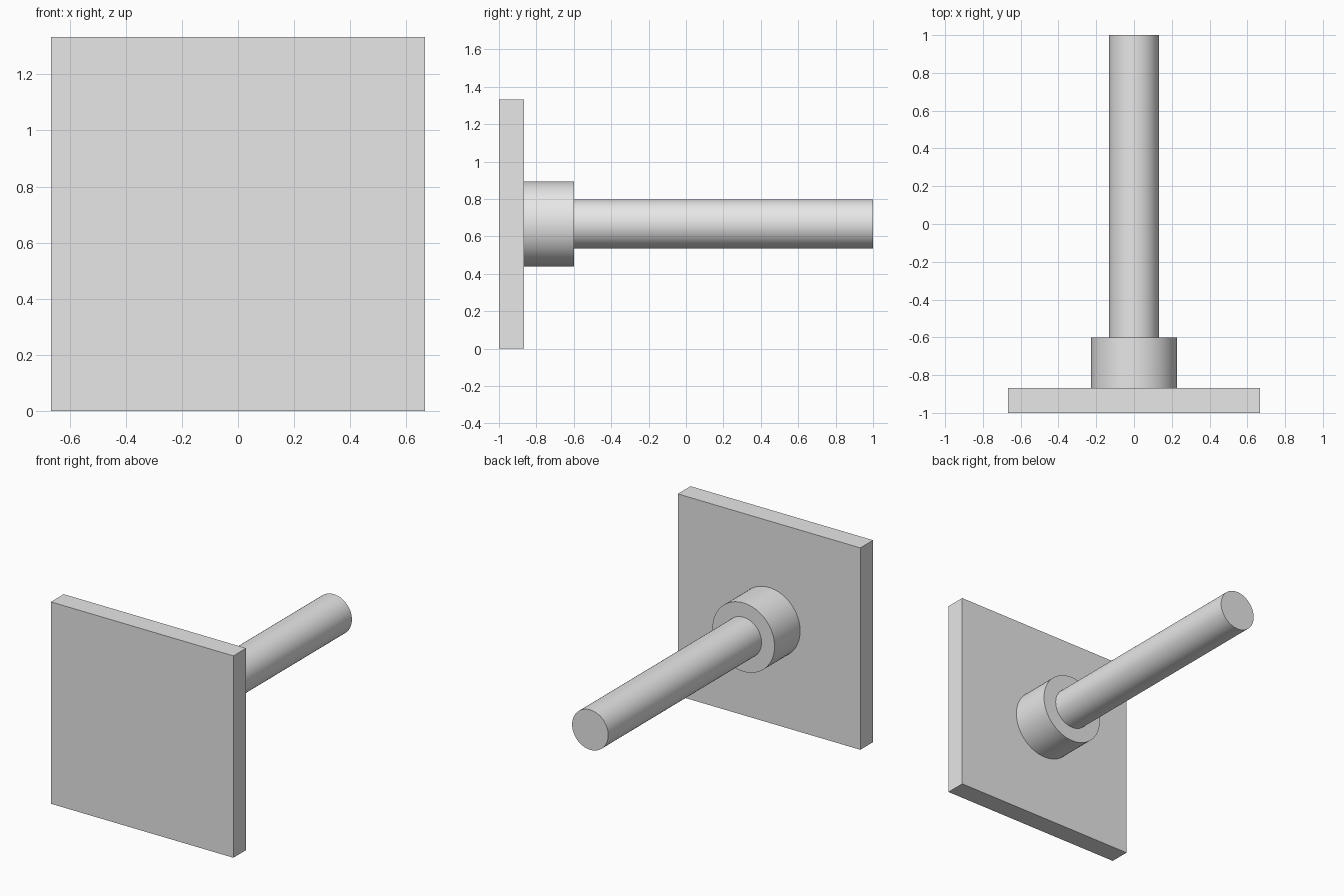
import bpy
import math

cube = bpy.data.objects.get("Cube")
if cube:
    bpy.data.objects.remove(cube, do_unlink=True)

# One plain grey for the whole model
GREY = (0.8, 0.8, 0.8, 1.0)
grey = bpy.data.materials.new("light_grey")
grey.use_nodes = True
grey.diffuse_color = GREY
grey.node_tree.nodes["Principled BSDF"].inputs["Base Color"].default_value = GREY

PLATE_SIZE = 4 / 3
PLATE_DEPTH = 0.133
CENTRE_Z = PLATE_SIZE / 2
PLATE_BACK = -1 + PLATE_DEPTH
COLLAR_BACK = -0.6


def finish(name):
    """Name the active object, apply its transform and give it the grey."""
    obj = bpy.context.object
    obj.name = obj.data.name = name
    bpy.ops.object.transform_apply(location=False, rotation=True, scale=True)
    obj.data.materials.append(grey)
    return obj


def round_bar(name, radius, y_start, y_end):
    """Cylinder lying along y at the plate's centre height."""
    bpy.ops.mesh.primitive_cylinder_add(
        vertices=64, radius=radius, depth=y_end - y_start,
        location=(0, (y_start + y_end) / 2, CENTRE_Z),
        rotation=(math.pi / 2, 0, 0))
    finish(name)
    bpy.ops.object.shade_smooth_by_angle(angle=math.radians(30))


# Square front plate
bpy.ops.mesh.primitive_cube_add(
    size=1, location=(0, -1 + PLATE_DEPTH / 2, CENTRE_Z))
bpy.context.object.scale = (PLATE_SIZE, PLATE_DEPTH, PLATE_SIZE)
finish("front_plate")

# Collar behind the plate, then the long rod
round_bar("collar", 0.227, PLATE_BACK, COLLAR_BACK)
round_bar("rod", 0.132, COLLAR_BACK, 1.0)
